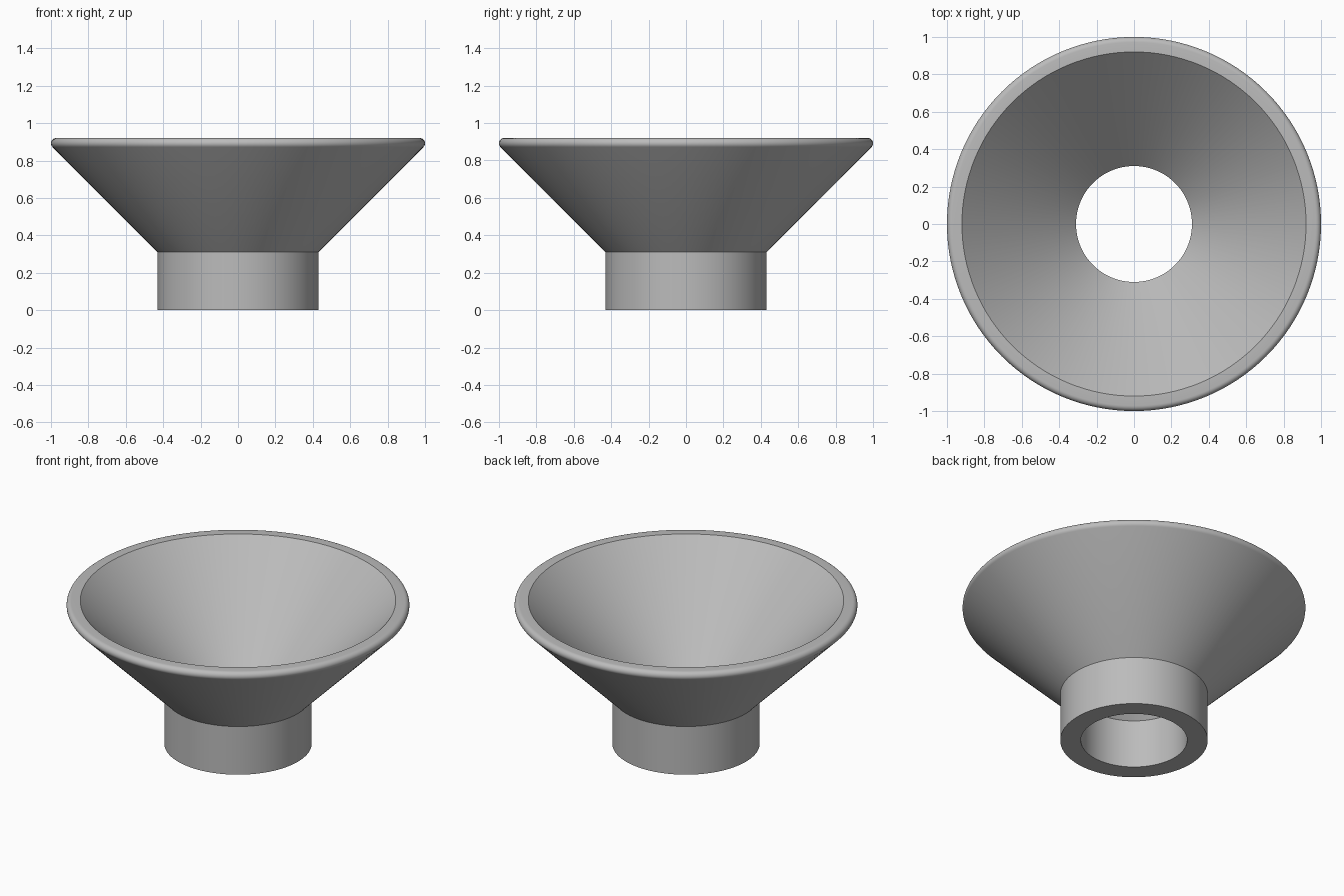
import bpy, bmesh, math

if "Cube" in bpy.data.objects:
    bpy.data.objects.remove(bpy.data.objects["Cube"])

SEGMENTS = 128
R_BORE, R_NECK = 0.31, 0.43      # inner and outer neck radius
Z_NECK, Z_TOP = 0.31, 0.92       # neck height and overall height
R_FILLET = 0.0283                # rounding of the outer rim

# Plain grey material
grey = bpy.data.materials.new("grey")
grey.diffuse_color = (0.5, 0.5, 0.5, 1)
grey.use_nodes = True
grey.node_tree.nodes["Principled BSDF"].inputs["Base Color"].default_value = grey.diffuse_color

# Closed wall section: bore, 45 degree inner cone, rounded rim, outer cone, neck
profile = [(R_BORE, 0), (R_BORE, Z_NECK), (0.92, Z_TOP)]
for i in range(10):
    a = math.radians(90 - 135 * i / 9)
    profile.append((1 - R_FILLET + R_FILLET * math.cos(a),
                    Z_TOP - R_FILLET + R_FILLET * math.sin(a)))
profile += [(R_NECK, Z_NECK), (R_NECK, 0)]

# Revolve the section around z
bm = bmesh.new()
rings = []
for s in range(SEGMENTS):
    t = 2 * math.pi * s / SEGMENTS
    rings.append([bm.verts.new((r * math.cos(t), r * math.sin(t), z)) for r, z in profile])
n = len(profile)
for s in range(SEGMENTS):
    a, b = rings[s], rings[(s + 1) % SEGMENTS]
    for i in range(n):
        j = (i + 1) % n
        bm.faces.new((a[i], a[j], b[j], b[i]))
bmesh.ops.recalc_face_normals(bm, faces=bm.faces[:])

mesh = bpy.data.meshes.new("funnel")
bm.to_mesh(mesh)
bm.free()
mesh.materials.append(grey)
funnel = bpy.data.objects.new("funnel", mesh)
bpy.context.collection.objects.link(funnel)

# Smooth round surfaces, sharp edges where the section turns
bpy.context.view_layer.objects.active = funnel
funnel.select_set(True)
bpy.ops.object.shade_smooth_by_angle(angle=math.radians(30))
